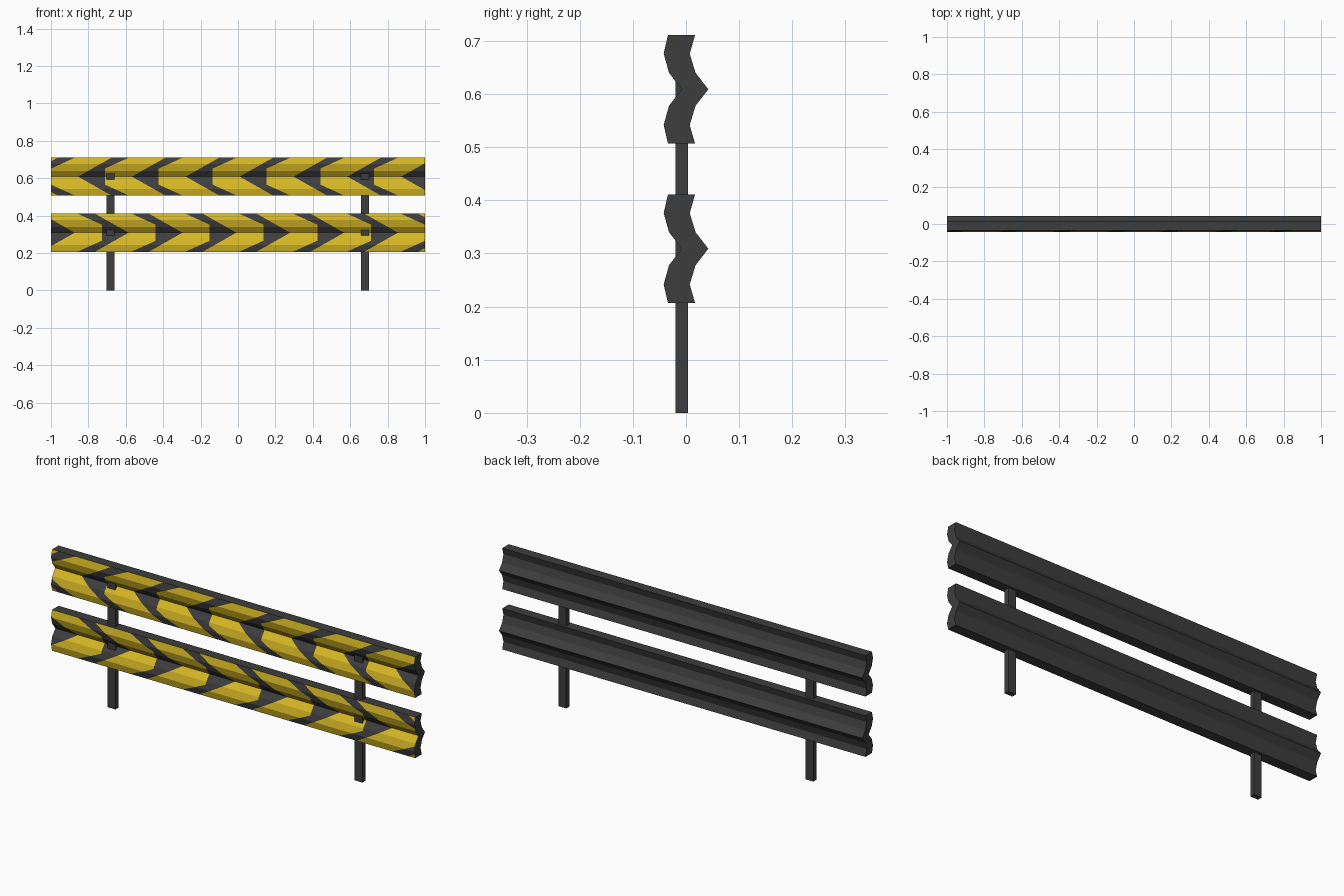
import bpy, bmesh
from mathutils import Vector

if "Cube" in bpy.data.objects:
    bpy.data.objects.remove(bpy.data.objects["Cube"])


def material(name, rgb):
    m = bpy.data.materials.new(name)
    m.diffuse_color = (*rgb, 1)
    m.use_nodes = True
    m.node_tree.nodes["Principled BSDF"].inputs["Base Color"].default_value = m.diffuse_color
    return m


DARK = material("dark grey", (0.048, 0.048, 0.048))
YELLOW = material("warning yellow", (0.68, 0.48, 0.018))

# Half of the rail section: (height from the rail centre, y); mirrored in z
FRONT = [(0, -0.008), (0.031, -0.032), (0.067, -0.042), (0.102, -0.034)]
BACK = [(0, 0.042), (0.031, 0.018), (0.067, 0.007), (0.102, 0.017)]
PERIOD, FLAT, EDGE = 0.288, 0.043, 0.102


def mirrored(half):
    return [(-h, y) for h, y in reversed(half[1:])] + half


def split_flat(half):
    """Add a level to the front section where the chevron's blunt nose ends."""
    (h0, y0), (h1, y1) = half[1], half[2]
    t = (FLAT - h0) / (h1 - h0)
    return half[:2] + [(FLAT, y0 + t * (y1 - y0))] + half[2:]


def nose(h):    # blunt leading edge of a yellow chevron
    return 0.13 * max(0, abs(h) - FLAT) / (EDGE - FLAT)


def tail(h):    # pointed trailing edge of a yellow chevron
    return 0.145 + 0.18 * abs(h) / EDGE


def finish(bm, name):
    mesh = bpy.data.meshes.new(name)
    bm.to_mesh(mesh)
    bm.free()
    mesh.materials.append(DARK)
    mesh.materials.append(YELLOW)
    ob = bpy.data.objects.new(name, mesh)
    bpy.context.collection.objects.link(ob)
    return ob


def rail(name, centre, side):
    bm = bmesh.new()

    def face(points, mat=0):
        f = bm.faces.new([bm.verts.new((side * x, y, centre + h)) for x, y, h in points])
        f.material_index = mat

    # Striped front: chevron strips cut along the stripe edges
    front = mirrored(split_flat(FRONT))
    for (h0, y0), (h1, y1) in zip(front, front[1:]):
        for k in range(-2, 8):
            x = -1 + k * PERIOD
            edges = [(x + nose(h0), x + nose(h1)), (x + tail(h0), x + tail(h1)),
                     (x + PERIOD + nose(h0), x + PERIOD + nose(h1))]
            for i in range(2):
                (a0, a1), (b0, b1) = edges[i], edges[i + 1]
                face([(a0, y0, h0), (b0, y0, h0), (b1, y1, h1), (a1, y1, h1)], 1 - i)
    # Trim stripes to the rail length
    for s in (-1, 1):
        bmesh.ops.bisect_plane(bm, geom=bm.verts[:] + bm.edges[:] + bm.faces[:],
                               plane_co=Vector((s, 0, 0)), plane_no=Vector((s, 0, 0)),
                               clear_outer=True)
    # Plain back, top and bottom, then the end caps
    shell = [front[0]] + mirrored(BACK) + [front[-1]]
    for (h0, y0), (h1, y1) in zip(shell, shell[1:]):
        face([(1, y0, h0), (-1, y0, h0), (-1, y1, h1), (1, y1, h1)])
    outline = front + mirrored(BACK)[::-1]
    for s in (-1, 1):
        face([(s, y, h) for h, y in outline[::-s]])
    bmesh.ops.remove_doubles(bm, verts=bm.verts[:], dist=1e-5)
    bmesh.ops.recalc_face_normals(bm, faces=bm.faces[:])
    finish(bm, name)


def post(name, x):
    bm = bmesh.new()
    bmesh.ops.create_cube(bm, size=1)
    bmesh.ops.scale(bm, vec=(0.043, 0.024, 0.64), verts=bm.verts[:])
    bmesh.ops.translate(bm, vec=(x, -0.008, 0.32), verts=bm.verts[:])
    finish(bm, name)


# Rails with opposite chevron directions
rail("upper_rail", 0.609, 1)
rail("lower_rail", 0.309, -1)
# Support posts
post("left_post", -0.682)
post("right_post", 0.678)
